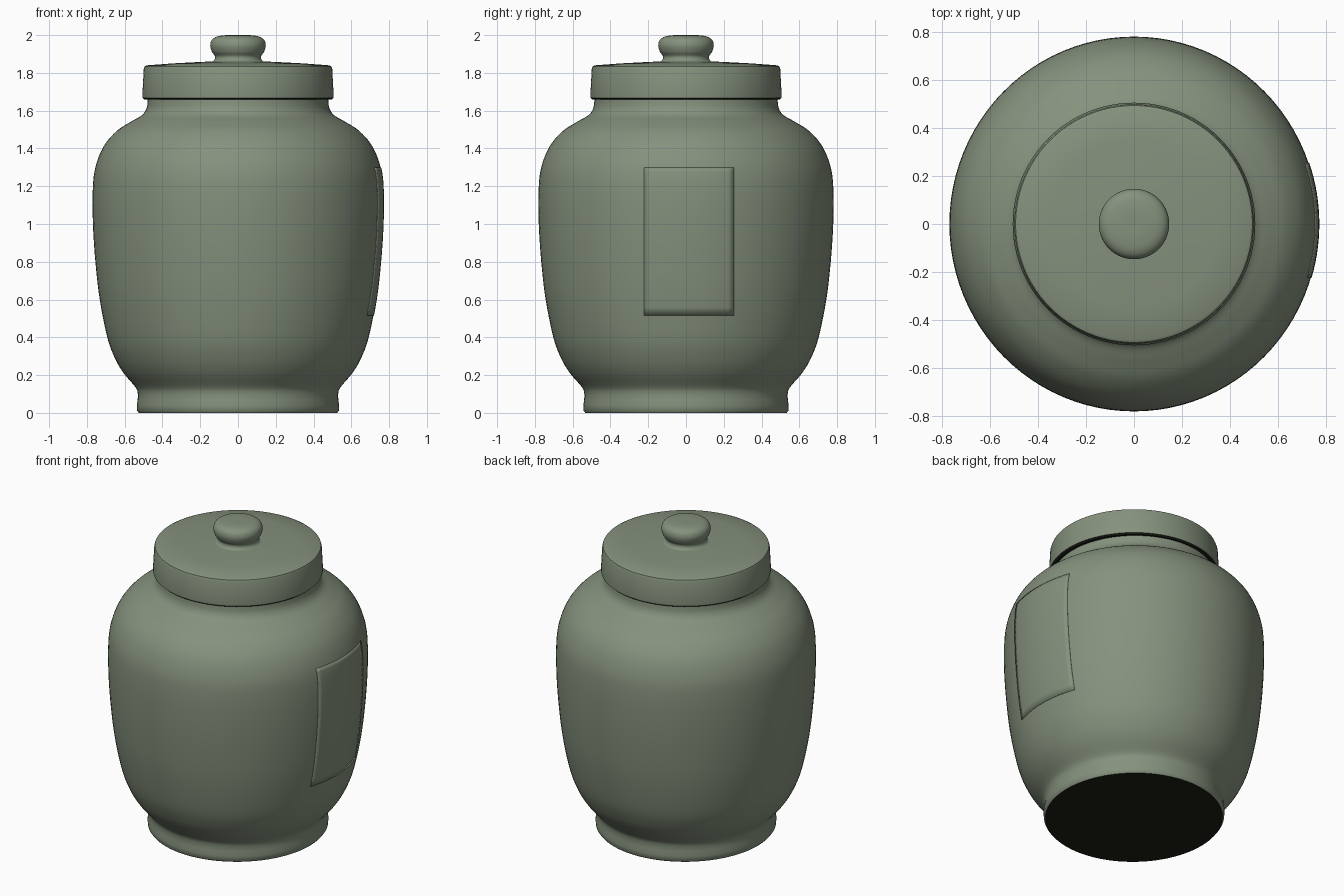
import bpy, math

if "Cube" in bpy.data.objects:
    bpy.data.objects.remove(bpy.data.objects["Cube"])

def material(name, rgb):
    m = bpy.data.materials.new(name)
    m.diffuse_color = (*rgb, 1)
    m.use_nodes = True
    m.node_tree.nodes["Principled BSDF"].inputs["Base Color"].default_value = m.diffuse_color
    return m

GLAZE = material("grey_green_glaze", (0.235, 0.285, 0.205))
DARK = material("dark_underside", (0.012, 0.012, 0.008))
Y_SCALE = 1.015

def smooth_curve(pts, steps=5):
    """Catmull-Rom through the profile points."""
    p = [pts[0]] + pts + [pts[-1]]
    out = []
    for i in range(1, len(p) - 2):
        for s in range(steps):
            t = s / steps
            out.append(tuple(0.5 * (2 * b + (c - a) * t + (2 * a - 5 * b + 4 * c - d) * t * t
                       + (3 * b - a - 3 * c + d) * t ** 3)
                       for a, b, c, d in zip(p[i - 1], p[i], p[i + 1], p[i + 2])))
    return out + [pts[-1]]

def finish(name, verts, faces, y_scale, dark_rule):
    mesh = bpy.data.meshes.new(name)
    mesh.from_pydata([(x, y * y_scale, z) for x, y, z in verts], [], faces)
    mesh.materials.append(GLAZE)
    mesh.materials.append(DARK)
    mesh.update()
    for f in mesh.polygons:
        f.material_index = int(dark_rule(f))
    obj = bpy.data.objects.new(name, mesh)
    bpy.context.collection.objects.link(obj)
    bpy.ops.object.select_all(action='DESELECT')
    obj.select_set(True)
    bpy.context.view_layer.objects.active = obj
    bpy.ops.object.shade_smooth_by_angle(angle=math.radians(40))
    return obj

def lathe(name, profile, y_scale=1.0, dark_rule=lambda f: False, n=96):
    """Revolve a bottom-to-top profile and cap both ends."""
    verts = [(r * math.cos(2 * math.pi * i / n), r * math.sin(2 * math.pi * i / n), z)
             for r, z in profile for i in range(n)]
    faces = [(k * n + i, k * n + (i + 1) % n, (k + 1) * n + (i + 1) % n, (k + 1) * n + i)
             for k in range(len(profile) - 1) for i in range(n)]
    faces.append(tuple(reversed(range(n))))
    faces.append(tuple(range((len(profile) - 1) * n, len(profile) * n)))
    return finish(name, verts, faces, y_scale, dark_rule)

# jar body: foot, belly, shoulder and neck
belly = smooth_curve([(0.53, 0.10), (0.542, 0.135), (0.605, 0.21), (0.652, 0.29), (0.692, 0.40),
                      (0.732, 0.60), (0.755, 0.80), (0.768, 1.0), (0.769, 1.18), (0.755, 1.30),
                      (0.712, 1.41), (0.645, 1.49), (0.57, 1.54), (0.51, 1.575), (0.485, 1.61),
                      (0.478, 1.65)])
foot = [(0.525, 0.0), (0.534, 0.012), (0.536, 0.04), (0.531, 0.07)]
lathe("jar_body", foot + belly + [(0.478, 1.68)], Y_SCALE,
      lambda f: f.normal.z < -0.7 and f.center.z < 0.02)

# lid with rounded rim and slightly domed top
lathe("lid", [(0.47, 1.66), (0.496, 1.66), (0.505, 1.668), (0.506, 1.69), (0.499, 1.82),
              (0.494, 1.834), (0.482, 1.84), (0.35, 1.85), (0.2, 1.858), (0.1, 1.862)],
      dark_rule=lambda f: f.normal.z < -0.7)

# lid knob
lathe("lid_knob", smooth_curve([(0.145, 1.855), (0.126, 1.868), (0.122, 1.888), (0.138, 1.912),
                                (0.147, 1.945), (0.138, 1.975), (0.11, 1.993), (0.06, 2.0),
                                (0.01, 2.0)]))

# barely raised panel hugging the right side of the body
band = [(r + 0.003, z) for r, z in belly if 0.5 < z < 1.32]
cols = 16
verts = []
for r, z in band:
    for i in range(cols + 1):
        y = -0.22 + 0.47 * i / cols
        verts.append((math.sqrt(r * r - y * y), y, z))
w = cols + 1
faces = [(k * w + i, k * w + i + 1, (k + 1) * w + i + 1, (k + 1) * w + i)
         for k in range(len(band) - 1) for i in range(cols)]
panel = finish("side_panel", verts, faces, Y_SCALE, lambda f: False)
solid = panel.modifiers.new("thickness", 'SOLIDIFY')
solid.thickness = 0.006
solid.offset = -1
